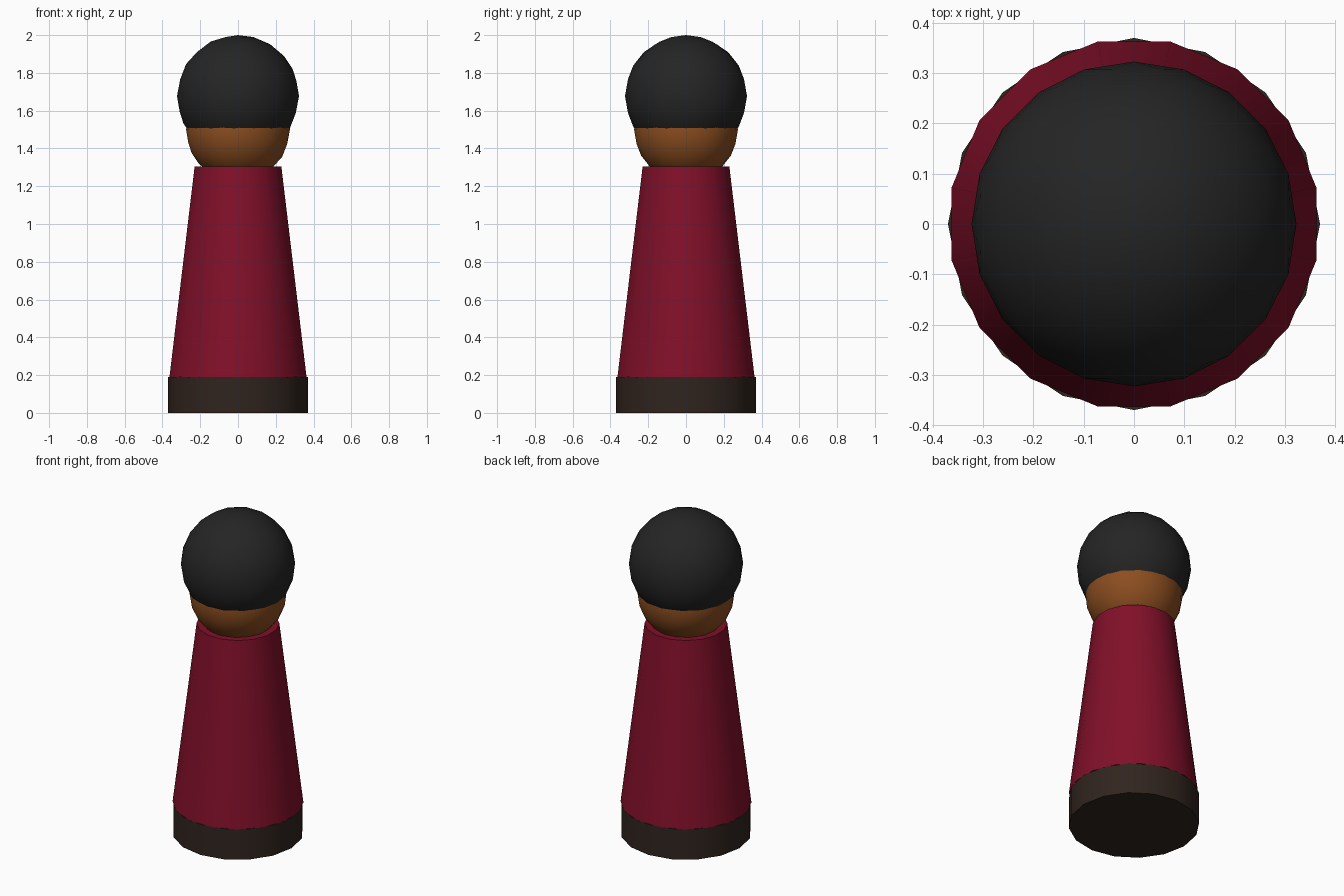
import bpy, math

if "Cube" in bpy.data.objects:
    bpy.data.objects.remove(bpy.data.objects["Cube"])


def finish(name, color):
    """Name the active object, colour it and shade it smooth."""
    ob = bpy.context.object
    ob.name = name
    mat = bpy.data.materials.new(name + "_colour")
    mat.diffuse_color = (*color, 1)
    mat.use_nodes = True
    mat.node_tree.nodes["Principled BSDF"].inputs["Base Color"].default_value = mat.diffuse_color
    ob.data.materials.append(mat)
    bpy.ops.object.shade_smooth_by_angle(angle=math.radians(40))
    return ob


def cone(name, r_bottom, r_top, z0, z1, turn, color):
    bpy.ops.mesh.primitive_cone_add(
        vertices=16, radius1=r_bottom, radius2=r_top, depth=z1 - z0,
        location=(0, 0, (z0 + z1) / 2), rotation=(0, 0, turn))
    return finish(name, color)


def ball(name, radius, z, color):
    bpy.ops.mesh.primitive_ico_sphere_add(
        subdivisions=3, radius=radius, location=(0, 0, z))
    return finish(name, color)


# Foot and tapered robe, turned half a facet from each other
cone("base", 0.37, 0.37, 0, 0.19, 0, (0.03, 0.018, 0.013))
cone("robe", 0.37, 0.234, 0.19, 1.305, math.pi / 16, (0.22, 0.005, 0.022))

# Head sunk into the collar, hair as a larger ball over it
ball("head", 0.275, 1.5, (0.26, 0.075, 0.014))
ball("hair", 0.323, 1.677, (0.018, 0.018, 0.018))
